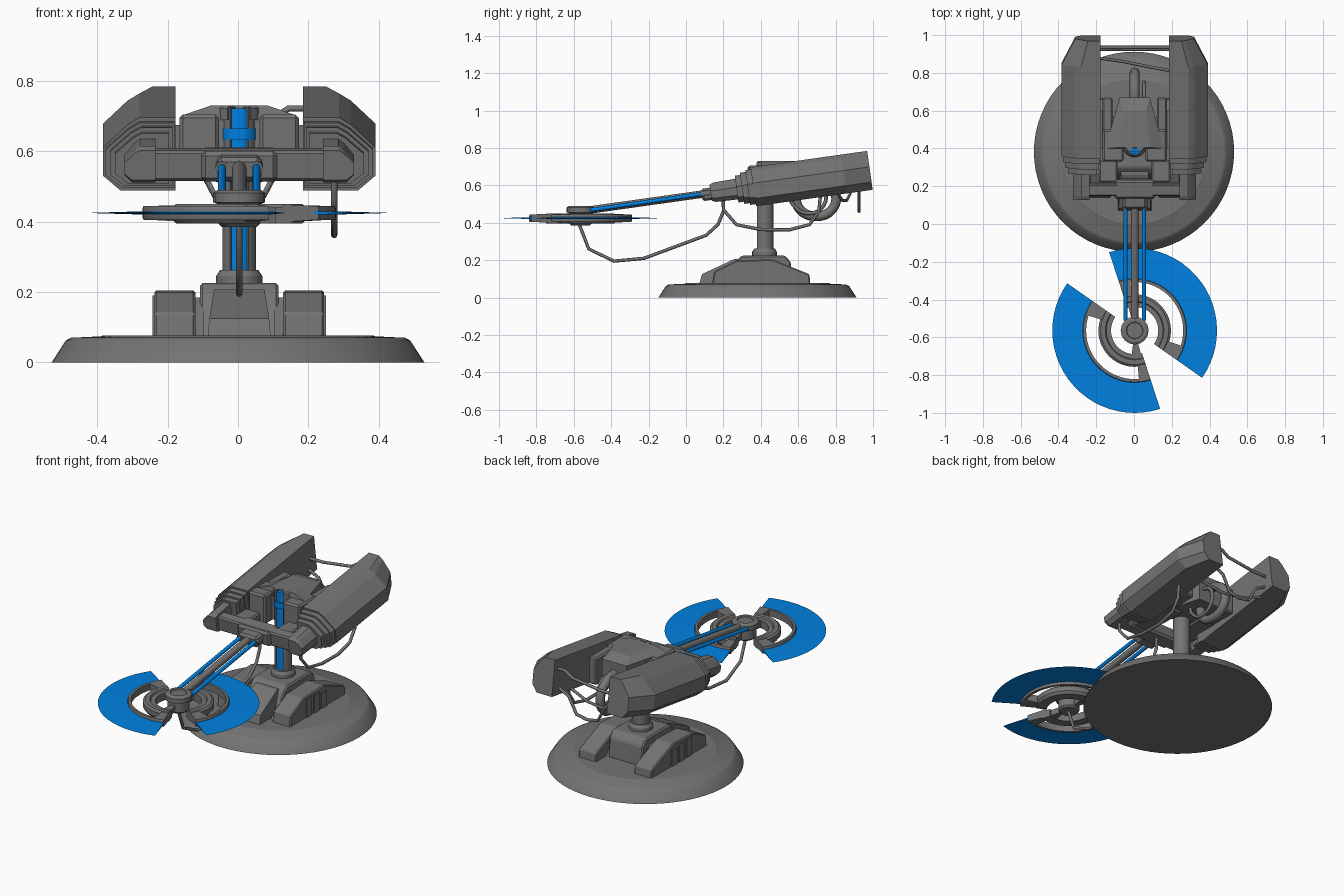
import bpy, bmesh, math
from mathutils import Matrix, Vector

if "Cube" in bpy.data.objects:
    bpy.data.objects.remove(bpy.data.objects["Cube"])


def material(name, color):
    m = bpy.data.materials.new(name)
    m.diffuse_color = (*color, 1)
    m.use_nodes = True
    m.node_tree.nodes["Principled BSDF"].inputs["Base Color"].default_value = m.diffuse_color
    return m


GRAY = material("metal gray", (0.175, 0.175, 0.175))
BLUE = material("panel blue", (0.0, 0.22, 0.75))
# The weapon head is pitched upwards around this point
PIVOT = Vector((0, 0.37, 0.59))
PITCH = (Matrix.Translation(PIVOT) @ Matrix.Rotation(math.radians(8), 4, 'X')
         @ Matrix.Translation(-PIVOT))


def loft(name, rings, mat=GRAY, tilt=False, smooth=False, bevel=0):
    """Skin a row of matching closed sections and cap both ends."""
    bm = bmesh.new()
    rows = [[bm.verts.new(p) for p in r] for r in rings]
    n = len(rows[0])
    for a, b in zip(rows, rows[1:]):
        for i in range(n):
            bm.faces.new((a[i], a[(i + 1) % n], b[(i + 1) % n], b[i]))
    bm.faces.new(rows[0])
    bm.faces.new(rows[-1])
    if bevel:
        bmesh.ops.bevel(bm, geom=bm.edges[:], offset=bevel, segments=1, affect='EDGES')
    if tilt:
        bm.transform(PITCH)
    bmesh.ops.recalc_face_normals(bm, faces=bm.faces[:])
    me = bpy.data.meshes.new(name)
    bm.to_mesh(me)
    bm.free()
    me.materials.append(mat)
    ob = bpy.data.objects.new(name, me)
    bpy.context.collection.objects.link(ob)
    if smooth:
        bpy.ops.object.select_all(action='DESELECT')
        ob.select_set(True)
        bpy.context.view_layer.objects.active = ob
        bpy.ops.object.shade_smooth_by_angle(angle=math.radians(30))
    return ob


def box(name, x, y, z, mat=GRAY, **kw):
    rings = [[(x[0], y[0], h), (x[1], y[0], h), (x[1], y[1], h), (x[0], y[1], h)] for h in z]
    return loft(name, rings, mat, **kw)


def lathe(name, cy, profile, mat=GRAY, n=32):
    """Stack circles of (radius, height) around a vertical axis at y = cy."""
    ang = [2 * math.pi * i / n for i in range(n)]
    return loft(name, [[(r * math.cos(a), cy + r * math.sin(a), z) for a in ang]
                       for r, z in profile], mat, smooth=True)


def sector(name, cy, a0, a1, section, mat=GRAY, steps=24):
    """Sweep a (radius, height) section through an arc in degrees."""
    ang = [math.radians(a0 + (a1 - a0) * i / steps) for i in range(steps + 1)]
    return loft(name, [[(r * math.cos(a), cy + r * math.sin(a), z) for r, z in section]
                       for a in ang], mat, smooth=True)


def extrude_x(name, x0, x1, profile, **kw):
    return loft(name, [[(x, y, z) for y, z in profile] for x in (x0, x1)], **kw)


def tube(name, pts, r, mat=GRAY, smooth=False):
    cu = bpy.data.curves.new(name, 'CURVE')
    cu.dimensions = '3D'
    cu.bevel_depth = r
    cu.bevel_resolution = 2
    cu.use_fill_caps = True
    sp = cu.splines.new('BEZIER' if smooth else 'POLY')
    if smooth:
        sp.bezier_points.add(len(pts) - 1)
        for b, p in zip(sp.bezier_points, pts):
            b.co = p
            b.handle_left_type = b.handle_right_type = 'AUTO'
        sp.resolution_u = 5
    else:
        sp.points.add(len(pts) - 1)
        for b, p in zip(sp.points, pts):
            b.co = (*p, 1)
    cu.materials.append(mat)
    ob = bpy.data.objects.new(name, cu)
    bpy.context.collection.objects.link(ob)
    bpy.ops.object.select_all(action='DESELECT')
    ob.select_set(True)
    bpy.context.view_layer.objects.active = ob
    bpy.ops.object.convert(target='MESH')


# Round base plate with a raised inner disc
base = lathe("base_plate", 0.382, [(0.53, 0), (0.49, 0.062), (0.475, 0.07), (0.39, 0.074), (0.385, 0.077)], n=64)

# Pedestal block with a sloping nose, and two side legs with ribs
extrude_x("pedestal_block", -0.112, 0.112,
          [(0.2, 0.07), (0.27, 0.2), (0.3, 0.225), (0.53, 0.225), (0.56, 0.19), (0.57, 0.07)], bevel=0.008)
loft("pedestal_nose", [[(-a, y, z), (a, y, z), (a, 0.4, z), (-a, 0.4, z)]
                       for a, y, z in ((0.09, 0.07, 0.07), (0.085, 0.085, 0.125), (0.072, 0.26, 0.207))])
leg = [(0.14, 0.07), (0.15, 0.14), (0.27, 0.198), (0.46, 0.205), (0.66, 0.125), (0.665, 0.07)]
for s, side in ((-1, "left"), (1, "right")):
    extrude_x(side + "_leg", s * 0.125, s * 0.241, leg, bevel=0.006)
    extrude_x(side + "_leg_core", s * 0.1, s * 0.13,
              [(0.15, 0.07), (0.28, 0.185), (0.5, 0.185), (0.57, 0.07)])
    for i, (y0, y1) in enumerate(((0.29, 0.34), (0.36, 0.41), (0.43, 0.48))):
        box(f"{side}_leg_rib_{i}", (s * 0.2, s * 0.247), (y0, y1), (0.07, 0.19 - 0.01 * i))

# Column with a front slot that shows a blue core, plus blue band and slotted cap
lathe("column_collar", 0.42, [(0.066, 0.215), (0.066, 0.245), (0.055, 0.262)], n=24)
SLOT = (303, 597)
sector("column", 0.42, *SLOT, [(0.02, 0.24), (0.048, 0.24), (0.048, 0.727), (0.02, 0.727)])
lathe("column_core", 0.42, [(0.0395, 0.24), (0.0395, 0.722)], BLUE, n=24)
sector("column_band", 0.42, 180, 360, [(0.03, 0.632), (0.05, 0.632), (0.05, 0.665), (0.03, 0.665)], BLUE)
sector("column_cap", 0.43, *SLOT, [(0.03, 0.69), (0.062, 0.69), (0.062, 0.722), (0.054, 0.73), (0.03, 0.73)])

# Turret body behind the column
loft("turret_hump", [
    [(-a, f, z), (a, f, z), (b, y, z), (-b, y, z)]
    for a, b, f, y, z in ((0.155, 0.08, 0.4, 0.67, 0.54), (0.155, 0.08, 0.4, 0.67, 0.705),
                          (0.082, 0.06, 0.405, 0.6, 0.73))])
for s, side in ((-1, "left"), (1, "right")):
    box(side + "_turret_block", (s * 0.058, s * 0.17), (0.33, 0.5), (0.53, 0.705), bevel=0.01)
    box(side + "_turret_rail", (s * 0.118, s * 0.17), (0.48, 0.67), (0.535, 0.695), bevel=0.008)
    box(side + "_turret_cheek", (s * 0.09, s * 0.19), (0.22, 0.34), (0.525, 0.595), bevel=0.008)
    box(side + "_axle", (s * 0.16, s * 0.2), (0.4, 0.6), (0.6, 0.675))


# Side pods: chamfered hull, stepped collars and front arm
def pod_section(s, y, half, lo=0.181, hi=0.387):
    pts = ((0, -1), (0.76, -1), (1, -0.6), (1, 0.18), (0.66, 0.81), (0.5, 1), (0, 1))
    return [(s * (lo + (hi - lo) * u), y, 0.594 + half * v) for u, v in pts]


for s, side in ((-1, "left"), (1, "right")):
    loft(side + "_pod", [pod_section(s, 0.36, 0.105), pod_section(s, 0.85, 0.105),
                         pod_section(s, 0.99, 0.105, 0.181, 0.314)], tilt=True)
    for i, (y0, y1, h, lo, hi) in enumerate(((0.33, 0.37, 0.094, 0.184, 0.38),
                                             (0.30, 0.34, 0.084, 0.19, 0.368),
                                             (0.27, 0.31, 0.072, 0.2, 0.354))):
        loft(f"{side}_pod_collar_{i}", [pod_section(s, y0, h, lo, hi), pod_section(s, y1, h, lo, hi)], tilt=True)
    loft(side + "_front_arm", [pod_section(s, y, h, 0.238, 0.326)
                               for y, h in ((0.13, 0.043), (0.15, 0.052), (0.28, 0.056))], tilt=True)

# Crossbar with central rod housing
box("crossbar", (-0.29, 0.29), (0.15, 0.215), (0.545, 0.633), bevel=0.008, tilt=True)
box("rod_housing", (-0.108, 0.108), (0.135, 0.235), (0.545, 0.632), bevel=0.012, tilt=True)
box("rod_socket", (-0.063, 0.063), (0.08, 0.15), (0.555, 0.622), bevel=0.012, tilt=True)

# Centre boom with two parallel blue rods
tube("boom", [(0, 0.15, 0.562), (0, -0.54, 0.465)], 0.02)
for s, side in ((-1, "left"), (1, "right")):
    tube(side + "_blue_rod", [(s * 0.049, 0.14, 0.562), (s * 0.049, -0.51, 0.468)], 0.011, BLUE)
    tube(side + "_rod_sleeve", [(s * 0.049, 0.14, 0.562), (s * 0.049, 0.08, 0.553)], 0.019)

# Rotor hub
HUB = -0.564
lathe("rotor_hub", HUB, [(0.05, 0.385), (0.06, 0.395), (0.06, 0.45), (0.074, 0.455),
                         (0.074, 0.482), (0.062, 0.49), (0.045, 0.49), (0.042, 0.484)], n=16)

# Two identical rotor halves: blue blade, rim, inner ring, end blocks and spoke
for k, half in ((0, "front"), (180, "rear")):
    a0, a1 = -35 + k, 108 + k
    sector(half + "_blade", HUB, a0, a1, [(0.262, 0.42), (0.436, 0.425), (0.262, 0.43)], BLUE)
    sector(half + "_rim", HUB, a0, a1, [(0.257, 0.405), (0.272, 0.405), (0.275, 0.412),
                                        (0.275, 0.438), (0.272, 0.445), (0.257, 0.445)])
    sector(half + "_inner_ring", HUB, a0, a1, [(0.125, 0.395), (0.18, 0.395), (0.192, 0.41),
                                               (0.192, 0.44), (0.18, 0.45), (0.155, 0.45),
                                               (0.15, 0.44), (0.125, 0.44)])
    for e, (b0, b1) in enumerate(((a0, a0 + 17), (a1 - 13, a1))):
        sector(f"{half}_end_block_{e}", HUB, b0, b1,
               [(0.17, 0.4), (0.26, 0.405), (0.26, 0.445), (0.17, 0.447)], steps=4)
    sector(half + "_spoke", HUB, 83 + k, 105 + k, [(0.05, 0.4), (0.14, 0.4), (0.14, 0.435), (0.05, 0.435)], steps=4)

# Cables and hoses
tube("hub_cable", [(0, -0.57, 0.39), (0, -0.52, 0.26), (0, -0.385, 0.195), (0, -0.225, 0.21),
                   (0, 0.107, 0.333), (0, 0.17, 0.39), (0, 0.2, 0.46), (0, 0.2, 0.55)], 0.009)
tube("side_cable", [(0.27, 0.2, 0.55), (0.27, 0.2, 0.47), (0.27, 0.27, 0.39), (0.27, 0.4, 0.364),
                    (0.27, 0.55, 0.362), (0.27, 0.66, 0.39), (0.27, 0.71, 0.46), (0.27, 0.72, 0.56)], 0.009)
tube("rear_cross_pipe", [(-0.2, 0.935, 0.665), (-0.1, 0.935, 0.665), (0.09, 0.935, 0.69),
                         (0.14, 0.935, 0.722), (0.2, 0.935, 0.722)], 0.009)
tube("rear_sag_cable", [(-0.2, 0.925, 0.61), (-0.12, 0.925, 0.57), (-0.07, 0.925, 0.475), (0, 0.925, 0.462),
                        (0.07, 0.925, 0.475), (0.12, 0.925, 0.57), (0.2, 0.925, 0.61)], 0.009)
tube("rear_diagonal_cable", [(-0.2, 0.88, 0.56), (-0.06, 0.86, 0.52), (0.06, 0.835, 0.52), (0.2, 0.81, 0.56)], 0.008)
tube("rear_hose", [(0, 0.63, 0.64), (0, 0.74, 0.62), (0, 0.8, 0.55), (0, 0.78, 0.47),
                   (0, 0.7, 0.435), (0, 0.61, 0.47), (0, 0.58, 0.56)], 0.026, smooth=True)
tube("thin_hose", [(0.05, 0.63, 0.62), (0.05, 0.73, 0.59), (0.05, 0.74, 0.5), (0.05, 0.66, 0.45),
                   (0.05, 0.57, 0.5), (0.05, 0.55, 0.57)], 0.01, smooth=True)

# The assembly sits slightly off the base centre
for ob in bpy.context.collection.objects:
    if ob != base:
        ob.location.x = 0.0035
